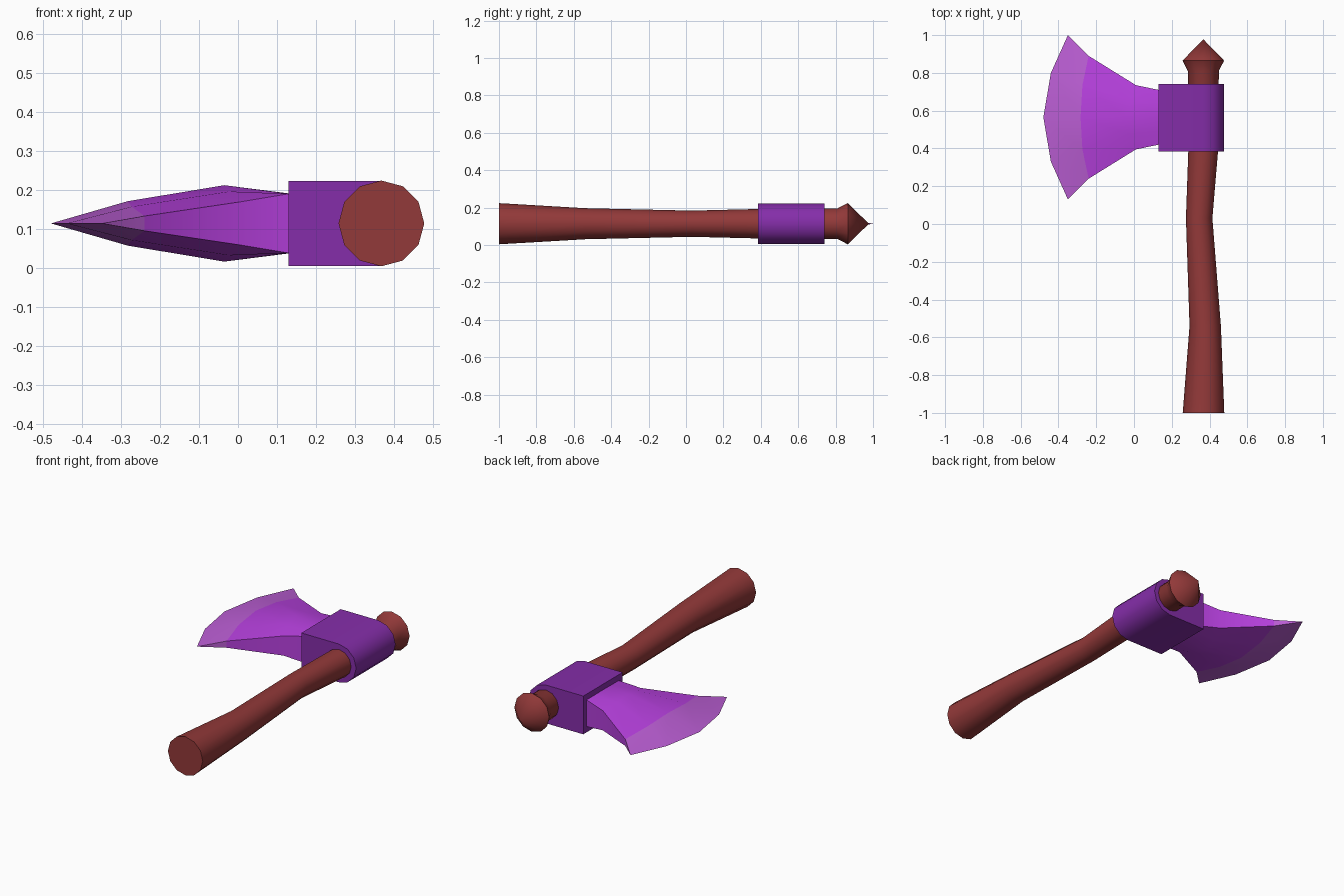
import bpy, bmesh, math

if "Cube" in bpy.data.objects:
    bpy.data.objects.remove(bpy.data.objects["Cube"])

ZC = 0.1135  # height of the axe's middle plane


def material(name, rgb):
    m = bpy.data.materials.new(name)
    m.diffuse_color = (*rgb, 1)
    m.use_nodes = True
    m.node_tree.nodes["Principled BSDF"].inputs["Base Color"].default_value = m.diffuse_color
    return m


wood = material("red brown wood", (0.29, 0.041, 0.041))
collar_purple = material("dark purple", (0.235, 0.027, 0.40))
blade_purple = material("bright purple", (0.47, 0.051, 0.73))
edge_purple = material("pale purple", (0.49, 0.11, 0.65))


def finish(bm, name, mats, angle):
    bmesh.ops.remove_doubles(bm, verts=bm.verts, dist=1e-5)
    bmesh.ops.recalc_face_normals(bm, faces=bm.faces)
    me = bpy.data.meshes.new(name)
    bm.to_mesh(me)
    bm.free()
    ob = bpy.data.objects.new(name, me)
    bpy.context.collection.objects.link(ob)
    for m in mats:
        me.materials.append(m)
    bpy.ops.object.select_all(action='DESELECT')
    ob.select_set(True)
    bpy.context.view_layer.objects.active = ob
    bpy.ops.object.shade_smooth_by_angle(angle=math.radians(angle))
    return ob


# Handle: 12-sided rings (y, centre x, radius) ending in a pointed knob
bm = bmesh.new()
rings = []
for y, cx, r in [(-1, .368, .11), (-.54, .377, .083), (.03, .345, .07), (.40, .367, .079),
                 (.81, .367, .082), (.865, .367, .11)]:
    rings.append([bm.verts.new((cx + r * math.cos(i * math.tau / 12), y,
                                ZC + r * math.sin(i * math.tau / 12))) for i in range(12)])
tip = bm.verts.new((.367, .978, ZC))
for a, b in zip(rings, rings[1:]):
    for i in range(12):
        j = (i + 1) % 12
        bm.faces.new((a[i], a[j], b[j], b[i]))
for i in range(12):
    bm.faces.new((rings[-1][i], rings[-1][(i + 1) % 12], tip))
bm.faces.new(rings[0])
finish(bm, "handle", [wood], 35)

# Collar: square at the blade side, half round behind the handle
bm = bmesh.new()
R = 0.109
profile = [(.13, R), (.13, -R)]
profile += [(.367 + R * math.cos(t), R * math.sin(t))
            for t in (math.radians(-90 + 30 * k) for k in range(7))]
face = bm.faces.new([bm.verts.new((x, .385, ZC + z)) for x, z in profile])
ext = bmesh.ops.extrude_face_region(bm, geom=[face], use_keep_orig=True)
bmesh.ops.translate(bm, vec=(0, .355, 0),
                    verts=[v for v in ext["geom"] if isinstance(v, bmesh.types.BMVert)])
finish(bm, "collar", [collar_purple], 35)

# Blade: rows from root to cutting edge, each with points (x, y, half thickness)
bm = bmesh.new()
rows = [
    [(.13, .42, .076), (.13, .49, .076), (.13, .565, .077), (.13, .64, .076), (.13, .71, .076)],
    [(.01, .395, .056), (-.022, .475, .082), (-.035, .565, .098), (-.022, .655, .082), (.01, .735, .056)],
    [(-.24, .24, .019), (-.273, .395, .043), (-.283, .565, .057), (-.273, .735, .043), (-.24, .89, .019)],
    [(-.35, .13, 0), (-.44, .33, 0), (-.48, .565, 0), (-.44, .80, 0), (-.35, 1.0, 0)],
]
up, down = ([[bm.verts.new((x, y, ZC + s * h)) for x, y, h in row] for row in rows] for s in (1, -1))
for k in range(3):
    made = []
    for grid in (up, down):
        a, b = grid[k], grid[k + 1]
        made += [bm.faces.new((a[i], a[i + 1], b[i + 1], b[i])) for i in range(4)]
    for i in (0, 4):
        made.append(bm.faces.new((up[k][i], up[k + 1][i], down[k + 1][i], down[k][i])))
    for f in made:
        f.material_index = 1 if k == 2 else 0
bm.faces.new(up[0] + down[0][::-1])
finish(bm, "blade", [blade_purple, edge_purple], 35)
